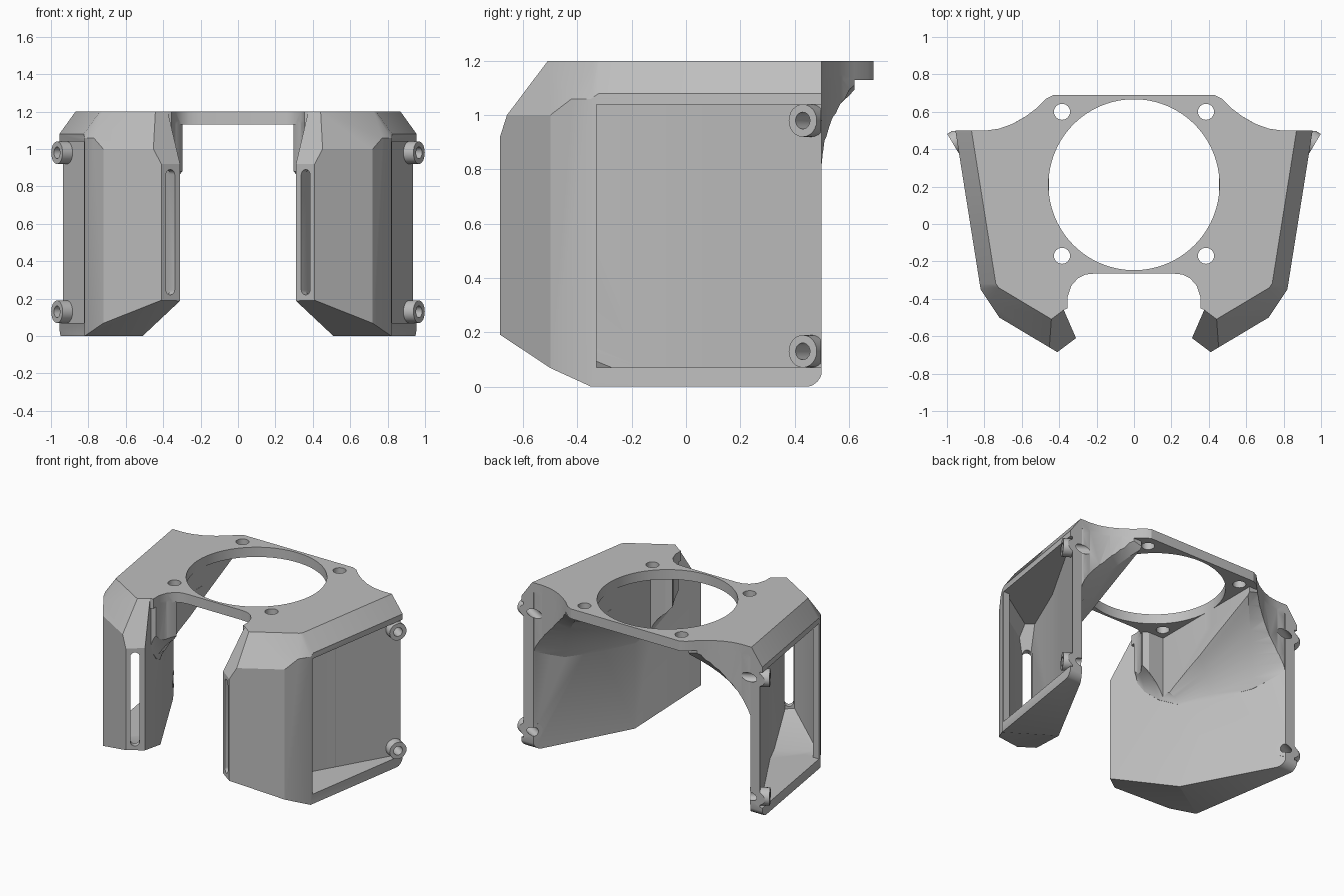
import bpy, bmesh, math
from mathutils import Vector, Matrix

if "Cube" in bpy.data.objects:
    bpy.data.objects.remove(bpy.data.objects["Cube"])

grey = bpy.data.materials.new("matte grey")
grey.use_nodes = True
colour = (0.52, 0.52, 0.52, 1)
grey.diffuse_color = colour
grey.node_tree.nodes["Principled BSDF"].inputs["Base Color"].default_value = colour

TOP = 1.2


def finish(bm, name):
    bmesh.ops.recalc_face_normals(bm, faces=bm.faces)
    mesh = bpy.data.meshes.new(name)
    bm.to_mesh(mesh)
    bm.free()
    mesh.materials.append(grey)
    obj = bpy.data.objects.new(name, mesh)
    bpy.context.collection.objects.link(obj)
    return obj


def slice_off(bm, point, normal):
    """Cut away everything beyond a plane and close the cut."""
    cut = bmesh.ops.bisect_plane(bm, geom=bm.verts[:] + bm.edges[:] + bm.faces[:], dist=1e-5,
                                 plane_co=point, plane_no=normal, clear_outer=True)
    rim = [e for e in cut["geom_cut"] if isinstance(e, bmesh.types.BMEdge)]
    bmesh.ops.edgenet_fill(bm, edges=rim)


def prism(name, outline, low, high, planes=()):
    bm = bmesh.new()
    face = bm.faces.new([bm.verts.new((x, y, low)) for x, y in outline])
    up = bmesh.ops.extrude_face_region(bm, geom=[face])["geom"]
    moved = [v for v in up if isinstance(v, bmesh.types.BMVert)]
    bmesh.ops.translate(bm, verts=moved, vec=(0, 0, high - low))
    for point, normal in planes:
        slice_off(bm, point, normal)
    return finish(bm, name)


def rod(name, start, end, radius, sides=32, planes=()):
    a, b = Vector(start), Vector(end)
    turn = (b - a).to_track_quat('Z', 'Y').to_matrix().to_4x4()
    bm = bmesh.new()
    bmesh.ops.create_cone(bm, cap_ends=True, segments=sides, radius1=radius, radius2=radius,
                          depth=(b - a).length, matrix=Matrix.Translation((a + b) / 2) @ turn)
    for point, normal in planes:
        slice_off(bm, point, normal)
    return finish(bm, name)


def chamfer(p, q, height, inset):
    """Sloping plane from an outline edge at a height to the inset top."""
    out = Vector((q[1] - p[1], p[0] - q[0], 0)).normalized()
    return Vector((*p, height)), out * (TOP - height) + Vector((0, 0, inset))


def underside(lift):
    return Vector((0.82, -0.35, lift)), Vector((-0.206, -0.319, -1))


def combine(base, tool, how):
    mod = base.modifiers.new(how, 'BOOLEAN')
    mod.operation, mod.object, mod.solver = how, tool, 'EXACT'
    bpy.context.view_layer.objects.active = base
    bpy.ops.object.modifier_apply(modifier=mod.name)
    bpy.data.objects.remove(tool)


# Side pod: faceted shell body with a rounded lower back corner
pod = [(.955, .5), (.86, .5), (.51, -.15), (.31, -.61), (.41, -.685), (.72, -.5), (.82, -.35)]
corner = []
for degrees in (18, 36, 54, 72):
    a = math.radians(degrees)
    normal = Vector((0, math.cos(a), -math.sin(a)))
    corner.append((Vector((0, .435, .065)) + normal * .067, normal))
frame = prism("duct_frame", pod, 0, TOP, [
    chamfer(pod[6], pod[0], 1.08, .085),
    chamfer(pod[5], pod[6], 1.06, .085),
    chamfer(pod[4], pod[5], 1.0, .135),
    chamfer(pod[3], pod[4], .92, .16),
    underside(0)] + corner)

# Top plate outline, a little past the centre so the mirror can trim it
plate = [(-.1, .69), (.43, .69), (.47, .67), (.52, .62), (.58, .575), (.65, .535), (.72, .51),
         (.79, .5), (.86, .5), (.62, -.2), (.42, -.48), (.355, -.45), (.355, -.39), (.335, -.33),
         (.3, -.29), (.26, -.27), (.21, -.265), (-.1, -.265)]

# Flared web between the pod wall and the top plate, trimmed to the plate outline
stations = [((.388, -.43, .85), (.352, -.42, .93)),
            ((.41, -.38, .77), (.335, -.35, .88)),
            ((.45, -.28, .68), (.298, -.27, .88)),
            ((.51, -.15, .61), (.43, -.20, .72)),
            ((.62, .05, .60), (.44, .12, .85)),
            ((.75, .30, .62), (.44, .62, 1.09)),
            ((.86, .495, .70), (.56, .62, 1.12))]
bm = bmesh.new()
rings = []
for wall, rim in stations:
    w, r = Vector(wall), Vector(rim)
    bend = w.lerp(r, .25)
    bend.z = w.z + (r.z - w.z) * .55
    steps = [i / 8 for i in range(9)]
    curve = [w.lerp(bend, t).lerp(bend.lerp(r, t), t) for t in steps]
    inner = w + Vector((.025, -.012, 0))
    curve += [Vector((r.x, r.y, 1.17)), Vector((inner.x, inner.y, 1.17)), inner]
    rings.append([bm.verts.new(c) for c in curve])
for a, b in zip(rings, rings[1:]):
    for i in range(len(a)):
        j = (i + 1) % len(a)
        bm.faces.new((a[i], a[j], b[j], b[i]))
bm.faces.new(rings[0])
bm.faces.new(rings[-1])
bmesh.ops.triangulate(bm, faces=bm.faces[:])
web = finish(bm, "flared_web")
combine(web, prism("web_bounds", plate, .4, 1.15), 'INTERSECT')
# Square clearance under the plate
combine(web, prism("clearance_cutter", [(-.2, -.25), (.455, -.25), (.455, .9), (-.2, .9)], .3, 1.14),
        'DIFFERENCE')
combine(frame, web, 'UNION')
combine(frame, prism("top_plate", plate, 1.13, TOP), 'UNION')

# Hollow of the pod, with the wide side opening
hollow = [(.93, .48), (.925, .48), (.555, -.16), (.365, -.6), (.415, -.637), (.69, -.46), (.775, -.33)]
combine(frame, prism("hollow_cutter", hollow, .07, 1.04, [
    chamfer(hollow[4], hollow[5], .96, .135),
    chamfer(hollow[3], hollow[4], .88, .16),
    underside(.03)]), 'DIFFERENCE')
opening = [(1.1, .52), (.948, .52), (.705, .1), (.705, -.33), (1.1, -.33)]
combine(frame, prism("opening_cutter", opening, .07, 1.04), 'DIFFERENCE')

# Tall rounded slot in the nose
along = Vector((.82, -.57, 0)).normalized()
outward = Vector((-.57, -.82, 0)).normalized()
centre = Vector((.364, -.646, 0))
bm = bmesh.new()
ring = []
for i in range(24):
    a = math.tau * (i + .5) / 24
    z = (.86 if math.sin(a) > 0 else .25) + .03 * math.sin(a)
    ring.append(bm.verts.new(centre + along * .03 * math.cos(a) + outward * .06 + Vector((0, 0, z))))
face = bm.faces.new(ring)
deep = bmesh.ops.extrude_face_region(bm, geom=[face])["geom"]
bmesh.ops.translate(bm, verts=[v for v in deep if isinstance(v, bmesh.types.BMVert)], vec=outward * -.16)
combine(frame, finish(bm, "slot_cutter"), 'DIFFERENCE')

# Large round hole and plate bolt holes
combine(frame, rod("fan_hole_cutter", (0, .21, 1.0), (0, .21, 1.4), .457, 96), 'DIFFERENCE')
for y in (.6, -.17):
    combine(frame, rod("bolt_cutter", (.385, y, 1.0), (.385, y, 1.4), .043, 24), 'DIFFERENCE')

# Angled screw ears at the back corners
axis = Vector((.86, -.51, 0))
for z in (.98, .13):
    tip = Vector((.968, .43, z))
    back = [(Vector((0, .497, 0)), Vector((0, 1, 0)))]
    combine(frame, rod("screw_ear", tip, tip - axis * .13, .06, 24, back), 'UNION')
    combine(frame, rod("screw_cutter", tip + axis * .1, tip - axis * .3, .031, 20), 'DIFFERENCE')

# Mirror to the other side and shade
mirror = frame.modifiers.new("mirror", 'MIRROR')
mirror.use_bisect_axis[0] = True
mirror.use_clip = True
bpy.context.view_layer.objects.active = frame
bpy.ops.object.modifier_apply(modifier=mirror.name)
bpy.ops.object.select_all(action='DESELECT')
frame.select_set(True)
bpy.ops.object.shade_smooth_by_angle(angle=math.radians(25))
